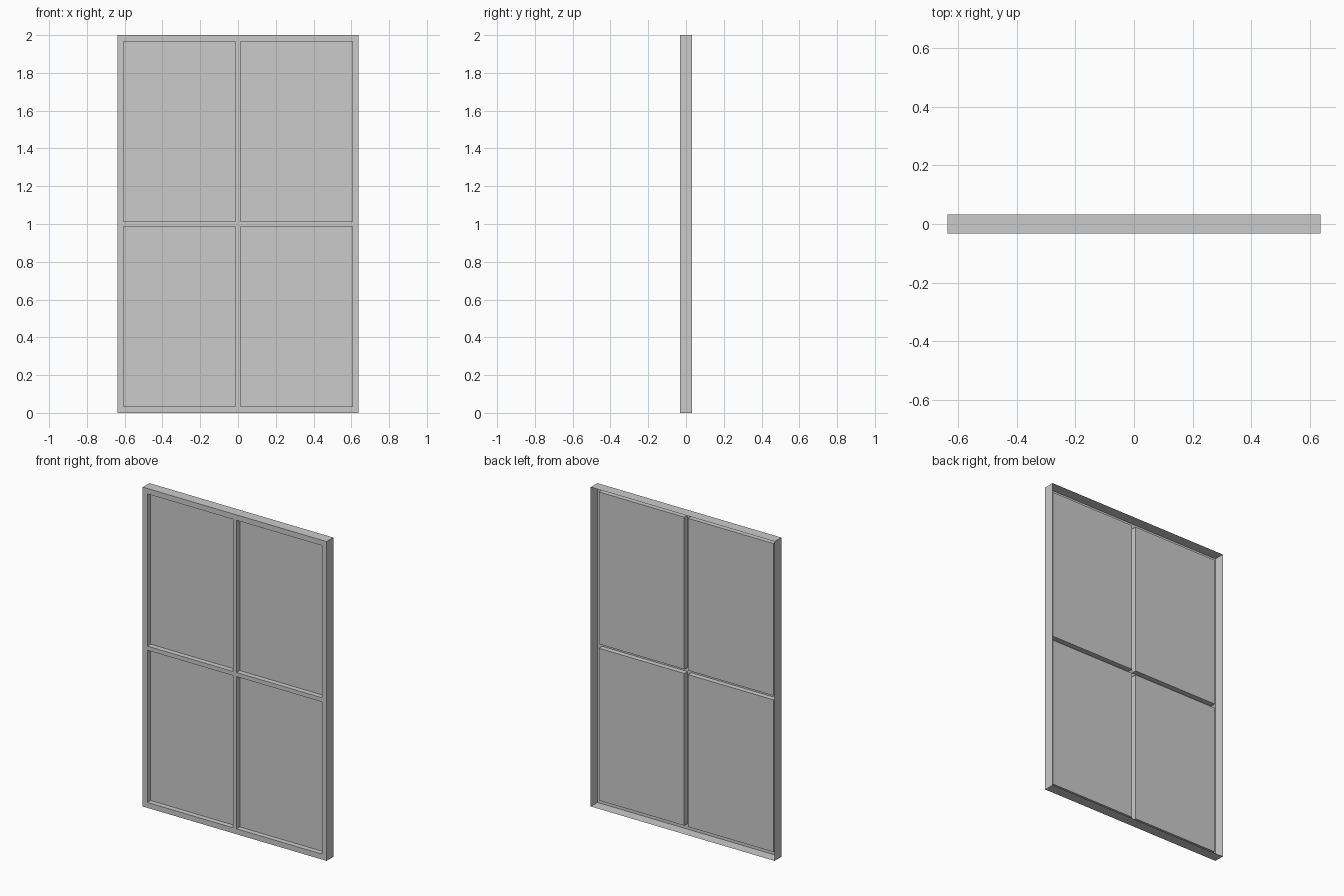
import bpy, bmesh
from mathutils import Vector

if "Cube" in bpy.data.objects:
    bpy.data.objects.remove(bpy.data.objects["Cube"])

HALF_W, HEIGHT, HALF_D = 0.637, 2.0, 0.033   # overall size
RIM, BAR = 0.032, 0.013                      # rim width, half width of the bars
PANE_Y = -0.001                              # depth of the recessed panes
MID = HEIGHT / 2

# grid lines of the front face
xs = [-HALF_W, -HALF_W + RIM, -BAR, BAR, HALF_W - RIM, HALF_W]
zs = [0, RIM + 0.002, MID - BAR, MID + BAR, HEIGHT - RIM - 0.002, HEIGHT]
PANES = [(i, j) for i in (1, 3) for j in (1, 3)]


def add_object(name, bm):
    mesh = bpy.data.meshes.new(name)
    bm.to_mesh(mesh)
    bm.free()
    obj = bpy.data.objects.new(name, mesh)
    bpy.context.collection.objects.link(obj)
    return obj


def add_cell(bm, i, j, y):
    corners = [(i, j), (i + 1, j), (i + 1, j + 1), (i, j + 1)]
    return bm.faces.new([bm.verts.new((xs[a], y, zs[b])) for a, b in corners])


def extrude_edges(bm, edges, y):
    new = bmesh.ops.extrude_edge_only(bm, edges=edges)["geom"]
    for v in new:
        if isinstance(v, bmesh.types.BMVert):
            v.co.y = y


# frame: front lattice, open at the back like a pressed sheet
bm = bmesh.new()
for i in range(5):
    for j in range(5):
        if (i, j) not in PANES:
            add_cell(bm, i, j, -HALF_D)
bmesh.ops.remove_doubles(bm, verts=bm.verts[:], dist=1e-5)


def on_outside(edge):
    a, b = (v.co for v in edge.verts)
    return (abs(a.x) > HALF_W - 1e-4 and abs(a.x - b.x) < 1e-4) or \
           (abs(a.z - MID) > MID - 1e-4 and abs(a.z - b.z) < 1e-4)


border = [e for e in bm.edges if e.is_boundary]
outer = [e for e in border if on_outside(e)]
inner = [e for e in border if not on_outside(e)]
extrude_edges(bm, outer, HALF_D)     # deep outer walls
extrude_edges(bm, inner, PANE_Y)     # shallow walls around the panes
bmesh.ops.dissolve_limit(bm, angle_limit=0.01, verts=bm.verts[:], edges=bm.edges[:])
bmesh.ops.recalc_face_normals(bm, faces=bm.faces[:])
front = max(bm.faces, key=lambda f: -f.calc_center_median().y)
if front.normal.dot(Vector((0, -1, 0))) < 0:
    bmesh.ops.reverse_faces(bm, faces=bm.faces[:])
add_object("window_frame", bm)

# four flat panes closing the openings
for n, (i, j) in enumerate(PANES, 1):
    bm = bmesh.new()
    add_cell(bm, i, j, PANE_Y)
    add_object(f"pane_{n}", bm)
